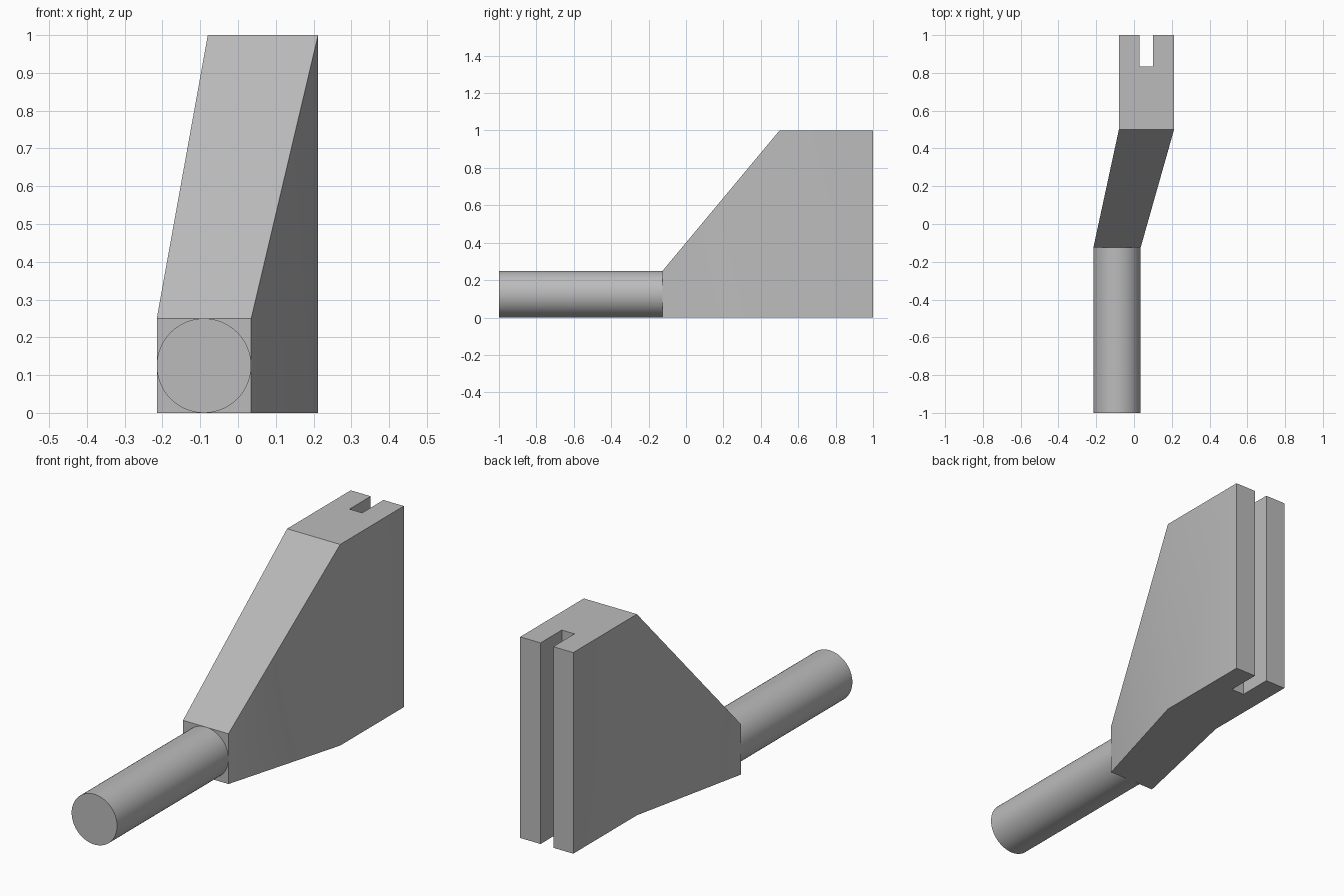
import bpy, bmesh, math

cube = bpy.data.objects.get("Cube")
if cube:
    bpy.data.objects.remove(cube, do_unlink=True)

GREY = (0.5, 0.5, 0.5, 1.0)
mat = bpy.data.materials.new("plain grey")
mat.use_nodes = True
mat.diffuse_color = GREY
mat.node_tree.nodes["Principled BSDF"].inputs["Base Color"].default_value = GREY


def finish(obj):
    obj.data.materials.append(mat)
    bpy.ops.object.select_all(action='DESELECT')
    obj.select_set(True)
    bpy.context.view_layer.objects.active = obj
    bpy.ops.object.shade_smooth_by_angle(angle=math.radians(30))


# Wedge body: plan of a skewed neck and a slotted block, raised to full height
NECK_Y, BEND_Y, NECK_Z = -0.125, 0.5, 0.25
neck = [(-0.215, NECK_Y), (0.035, NECK_Y)]
bend = [(0.212, BEND_Y), (-0.08, BEND_Y)]
slot = [(0.212, 1), (0.1, 1), (0.1, 0.833), (0.03, 0.833), (0.03, 1), (-0.08, 1)]

bm = bmesh.new()
n, b, s = [[bm.verts.new((x, y, 0)) for x, y in pts] for pts in (neck, bend, slot)]
plan = [bm.faces.new(n + b), bm.faces.new([b[1], b[0]] + s)]
raised = bmesh.ops.extrude_face_region(bm, geom=plan, use_keep_orig=True)
for v in raised["geom"]:
    if isinstance(v, bmesh.types.BMVert):
        v.co.z = NECK_Z if v.co.y < 0 else 1
bmesh.ops.recalc_face_normals(bm, faces=bm.faces)
mesh = bpy.data.meshes.new("wedge_body")
bm.to_mesh(mesh)
bm.free()
body = bpy.data.objects.new("wedge_body", mesh)
bpy.context.collection.objects.link(body)
finish(body)

# Round shaft running forward from the neck
bpy.ops.mesh.primitive_cylinder_add(
    vertices=64, radius=0.125, depth=1 + NECK_Y,
    location=(-0.09, (NECK_Y - 1) / 2, 0.125), rotation=(math.pi / 2, 0, 0))
shaft = bpy.context.object
shaft.name = "round_shaft"
finish(shaft)
